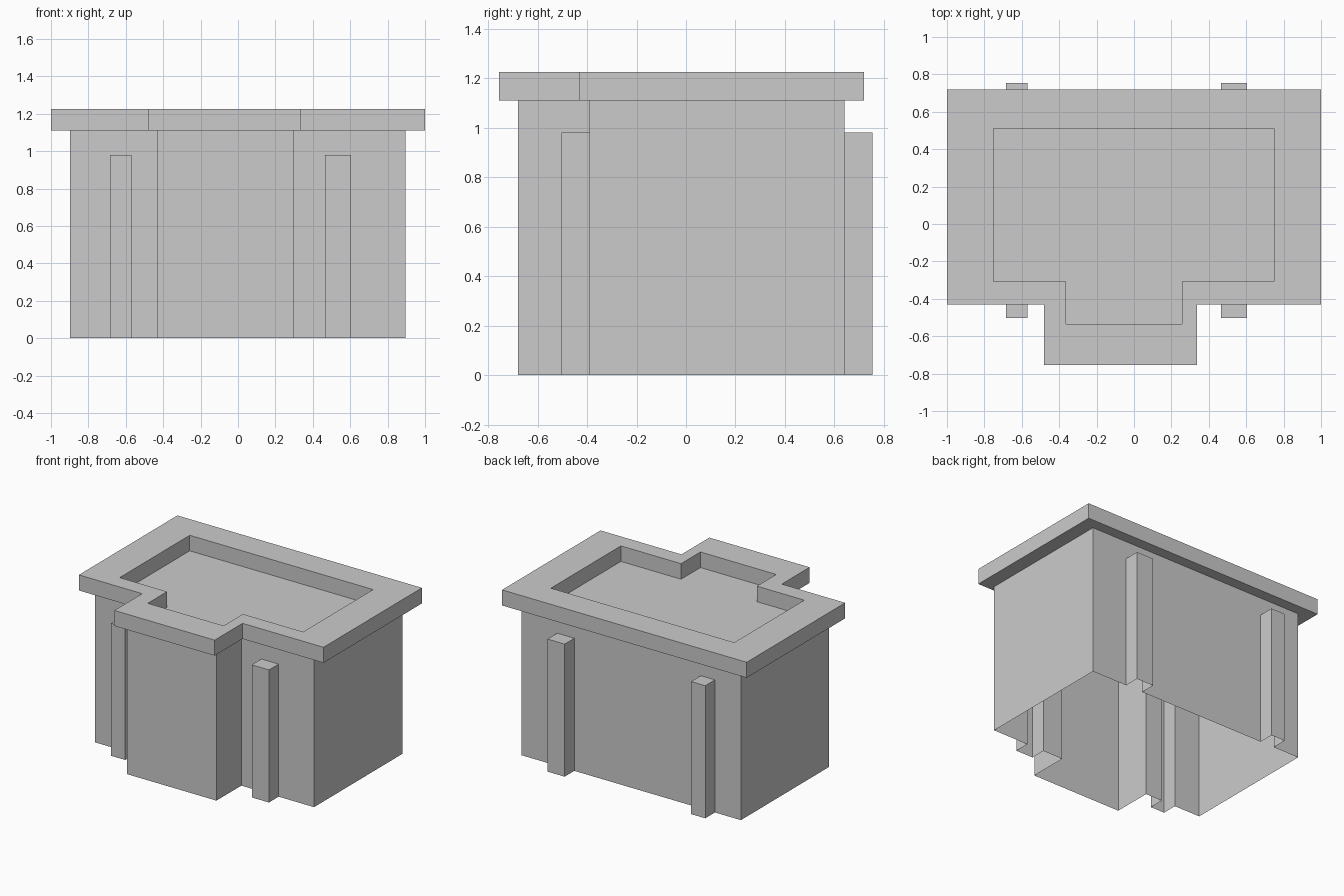
import bpy
import bmesh

if "Cube" in bpy.data.objects:
    bpy.data.objects.remove(bpy.data.objects["Cube"])

WALL_TOP, RIM_TOP, PILASTER_TOP = 1.11, 1.225, 0.98
FRONT, BACK = -0.39, 0.64
PILASTERS = [(-0.685, -0.57), (0.465, 0.605)]
PILASTER_DEPTH = 0.113


def bay_outline(x0, x1, y0, y1, bay_x0, bay_x1, bay_y):
    """Counter-clockwise rectangle with a bay projecting to the front."""
    return [(x0, y0), (bay_x0, y0), (bay_x0, bay_y), (bay_x1, bay_y),
            (bay_x1, y0), (x1, y0), (x1, y1), (x0, y1)]


def with_pilasters(depth):
    """Wall outline with a step of the given depth at every pilaster."""
    def step(xa, xb, y, d):
        return [(xa, y), (xa, y + d), (xb, y + d), (xb, y)]
    w = WALL
    left, right = PILASTERS
    return (w[:1] + step(*left, FRONT, -depth) + w[1:5]
            + step(*right, FRONT, -depth) + w[5:7]
            + step(right[1], right[0], BACK, depth)
            + step(left[1], left[0], BACK, depth) + w[7:])


def loft(name, sections, cap=False):
    """Skin a stack of (outline, height) sections."""
    bm = bmesh.new()
    rings = [[bm.verts.new((x, y, z)) for x, y in pts] for pts, z in sections]
    for lo, hi in zip(rings, rings[1:]):
        for i in range(len(lo)):
            j = (i + 1) % len(lo)
            bm.faces.new((lo[i], lo[j], hi[j], hi[i]))
    if cap:
        bm.faces.new(rings[-1])
    bmesh.ops.remove_doubles(bm, verts=bm.verts[:], dist=0.0005)
    mesh = bpy.data.meshes.new(name)
    bm.to_mesh(mesh)
    bm.free()
    obj = bpy.data.objects.new(name, mesh)
    bpy.context.collection.objects.link(obj)
    return obj


WALL = bay_outline(-0.897, 0.895, FRONT, BACK, -0.433, 0.30, -0.68)
RIM_OUTER = bay_outline(-1.0, 1.0, -0.43, 0.72, -0.482, 0.338, -0.755)
RIM_INNER = bay_outline(-0.752, 0.748, -0.308, 0.51, -0.364, 0.256, -0.534)

# Walls: open-bottomed shell with hollow pilasters and a flat roof deck
full, plain = with_pilasters(PILASTER_DEPTH), with_pilasters(0.0)
loft("building_walls", [(full, 0.0), (full, PILASTER_TOP),
                        (plain, PILASTER_TOP), (plain, WALL_TOP)], cap=True)

# Roof rim: overhanging parapet around the sunken deck
loft("roof_rim", [(WALL, WALL_TOP), (RIM_OUTER, WALL_TOP),
                  (RIM_OUTER, RIM_TOP), (RIM_INNER, RIM_TOP),
                  (RIM_INNER, WALL_TOP)])
